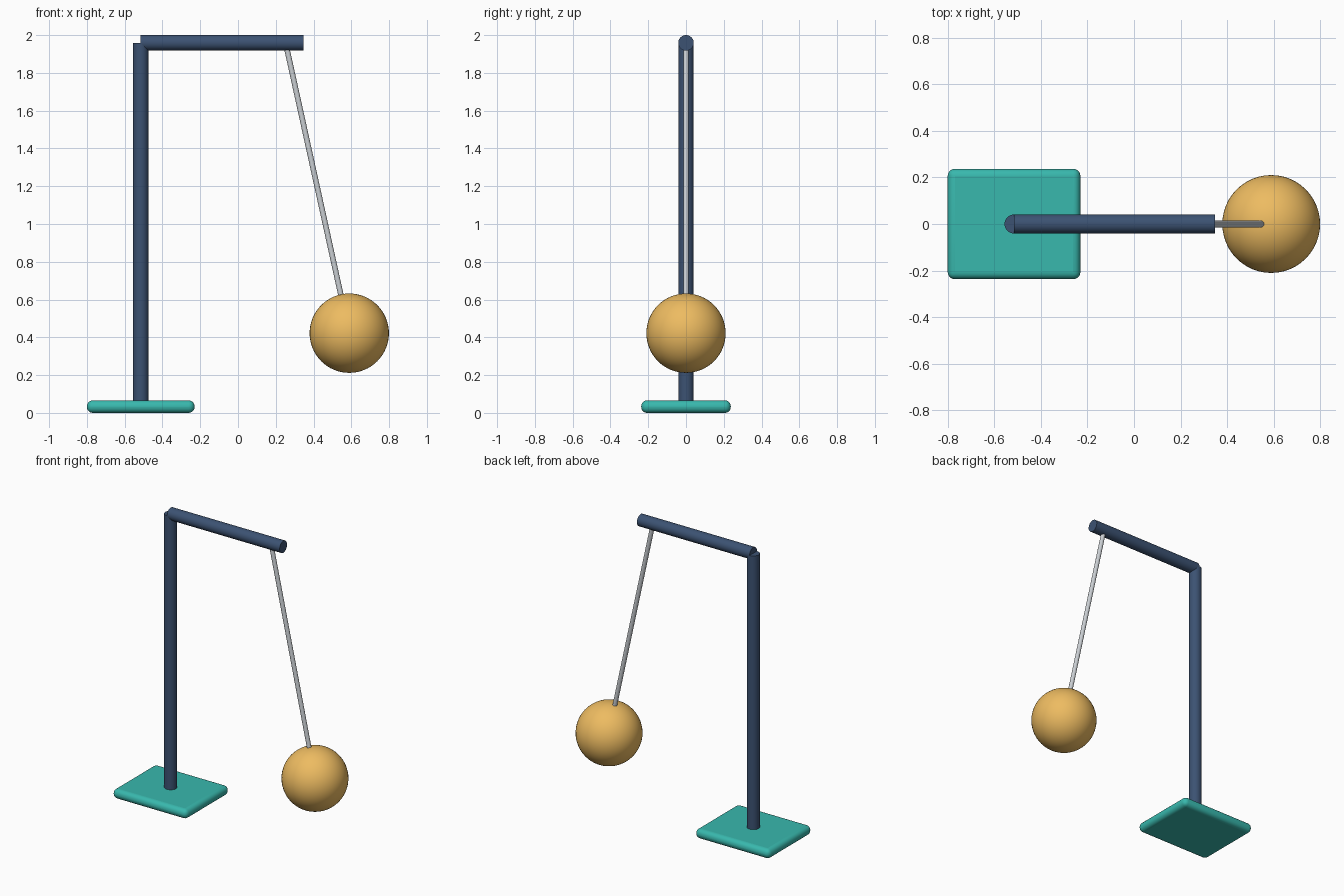
import bpy
import math
from mathutils import Vector

if "Cube" in bpy.data.objects:
    bpy.data.objects.remove(bpy.data.objects["Cube"])


def material(name, color):
    m = bpy.data.materials.new(name)
    m.diffuse_color = (*color, 1)
    m.use_nodes = True
    m.node_tree.nodes["Principled BSDF"].inputs["Base Color"].default_value = m.diffuse_color
    return m


def finish(name, mat, angle=35):
    ob = bpy.context.object
    ob.name = name
    ob.data.materials.append(mat)
    bpy.ops.object.shade_smooth_by_angle(angle=math.radians(angle))
    return ob


def rod(name, start, end, radius, mat):
    a, b = Vector(start), Vector(end)
    d = b - a
    bpy.ops.mesh.primitive_cylinder_add(
        vertices=40, radius=radius, depth=d.length, location=(a + b) / 2,
        rotation=d.to_track_quat('Z', 'Y').to_euler())
    return finish(name, mat)


teal = material("teal", (0.04, 0.48, 0.42))
navy = material("navy", (0.045, 0.085, 0.17))
steel = material("steel", (0.6, 0.63, 0.66))
gold = material("gold", (0.85, 0.5, 0.12))

post_x, arm_z = -0.515, 1.959
pivot = (0.252, 0, arm_z)
bob = (0.589, 0, 0.422)

# Rounded base plate
bpy.ops.mesh.primitive_cube_add(size=1, location=(post_x, 0, 0.033))
base = bpy.context.object
base.scale = (0.57, 0.474, 0.066)
bpy.ops.object.transform_apply(location=False, rotation=False, scale=True)
bevel = base.modifiers.new("rounded_edges", 'BEVEL')
bevel.width = 0.031
bevel.segments = 5
finish("base_plate", teal)

# Stand
rod("post", (post_x, 0, 0.033), (post_x, 0, arm_z), 0.041, navy)
rod("arm", (post_x, 0, arm_z), (0.347, 0, arm_z), 0.041, navy)

# Swinging pendulum
rod("pendulum_rod", pivot, bob, 0.0145, steel)
bpy.ops.mesh.primitive_uv_sphere_add(segments=48, ring_count=32, radius=0.21, location=bob)
finish("pendulum_ball", gold, 60)
